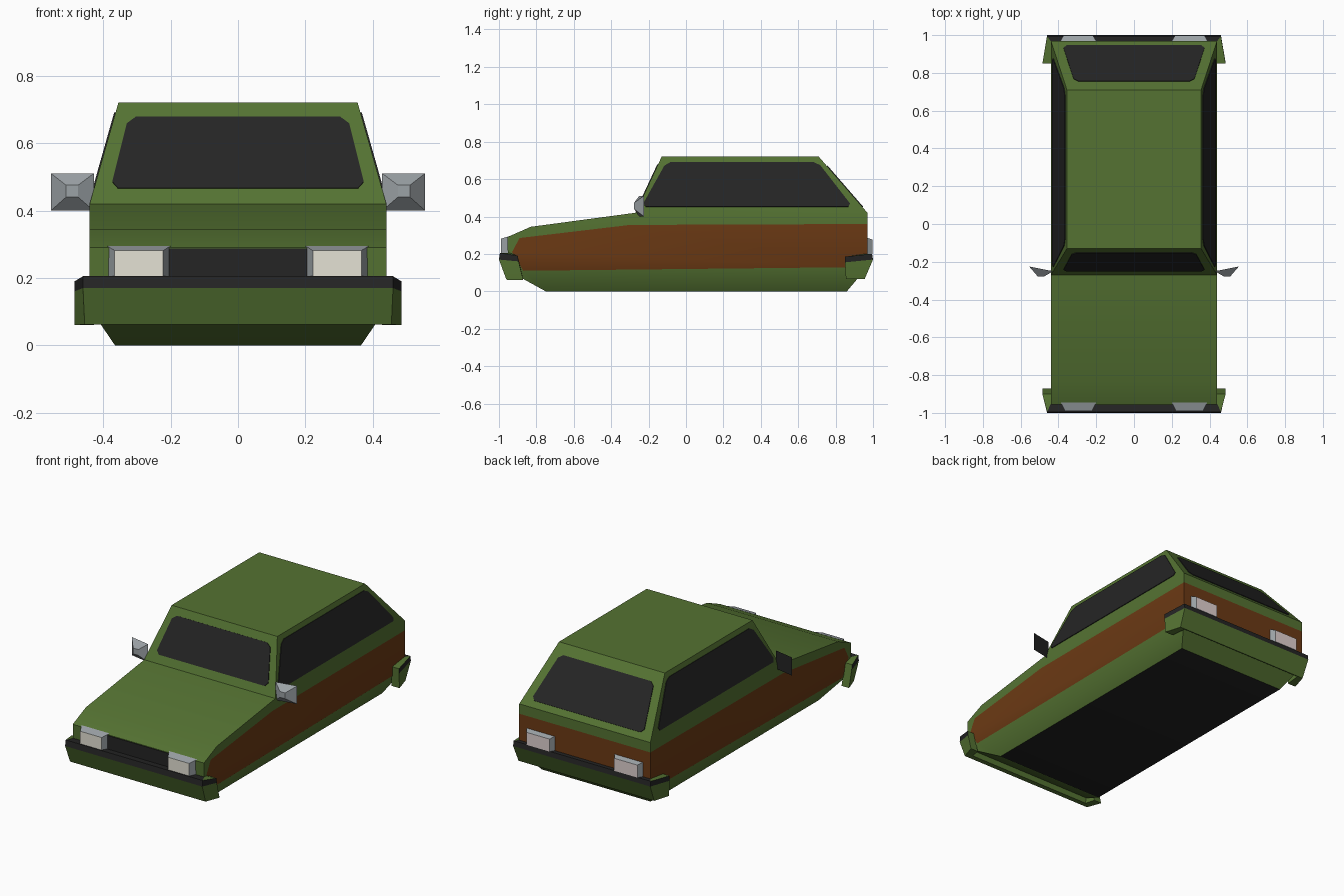
import bpy, bmesh, math
from mathutils import Vector

if "Cube" in bpy.data.objects:
    bpy.data.objects.remove(bpy.data.objects["Cube"])


def mat(name, r, g, b):
    m = bpy.data.materials.new(name)
    m.diffuse_color = (r, g, b, 1)
    m.use_nodes = True
    m.node_tree.nodes["Principled BSDF"].inputs["Base Color"].default_value = m.diffuse_color
    return m


GREEN = mat("green paint", .09, .17, .032)
BROWN = mat("brown panel", .15, .042, .007)
BLACK = mat("black trim", .018, .018, .018)
CHROME = mat("chrome grey", .33, .36, .38)
CREAM = mat("cream lens", .78, .76, .66)
PINK = mat("pale pink lens", .75, .64, .63)


def build(name, faces, mats, angle=35, weld=True):
    """faces: list of (points, material index); shared points are welded"""
    bm = bmesh.new()
    for pts, mi in faces:
        f = bm.faces.new([bm.verts.new(p) for p in pts])
        f.material_index = mi
    if weld:
        bmesh.ops.remove_doubles(bm, verts=bm.verts, dist=1e-5)
        bmesh.ops.recalc_face_normals(bm, faces=bm.faces)
    me = bpy.data.meshes.new(name)
    bm.to_mesh(me)
    bm.free()
    for m in mats:
        me.materials.append(m)
    ob = bpy.data.objects.new(name, me)
    bpy.context.collection.objects.link(ob)
    if angle:
        bpy.ops.object.select_all(action='DESELECT')
        ob.select_set(True)
        bpy.context.view_layer.objects.active = ob
        bpy.ops.object.shade_smooth_by_angle(angle=math.radians(angle))
    return ob


def flip(p, s):
    return (p[0] * s, p[1], p[2])


# Body shell: half outline points, mirrored across x
W = .44
P = dict(a=(.365, -.75, 0), A=(.365, .86, 0),
         b=(W, -.95, .11), c=(W, -.87, .11), B=(W, .97, .13),
         k=(W, -.93, .21), m=(W, -.89, .285), n=(W, -.3, .355), r=(W, .97, .36),
         f=(W, -.955, .29), h=(W, -.83, .345), w=(W, -.27, .42), t=(W, .97, .42),
         R=(.355, -.13, .72), S=(.355, .71, .72))
side = [("aABc", 0), ("acb", 0), ("cBrnmk", 1), ("bckmf", 0),
        ("fmnwh", 0), ("wnrt", 0), ("wtSR", 0)]
across = [("aA", 2), ("ab", 0), ("bf", 0), ("fh", 0), ("hw", 0), ("wR", 0),
          ("RS", 0), ("St", 0), ("tr", 0), ("rB", 1), ("BA", 0)]
faces = [([flip(P[q], s) for q in keys], mi) for keys, mi in side for s in (1, -1)]
faces += [([P[i], P[j], flip(P[j], -1), flip(P[i], -1)], mi) for (i, j), mi in across]
build("car_body", faces, [GREEN, BROWN, BLACK])


# Windows: thin plates with clipped corners
def window(name, corners, cut=.022):
    c = [Vector(p) for p in corners]
    pts = []
    for i, p in enumerate(c):
        for q in (c[i - 1], c[(i + 1) % 4]):
            pts.append(p + (q - p).normalized() * cut)
    ob = build(name, [(pts, 0)], [BLACK], angle=0, weld=False)
    s = ob.modifiers.new("thickness", 'SOLIDIFY')
    s.thickness, s.offset = .008, 0


def front_y(z):
    return -.27 + (z - .42) * .14 / .3


def rear_y(z):
    return .97 - (z - .42) * .26 / .3


def side_x(z):
    return W - (z - .42) * .085 / .3


for name, fy, lo, hi, xl, xh in (("windshield", front_y, .465, .677, .378, .325),
                                 ("rear_window", rear_y, .45, .67, .378, .315)):
    window(name, [(-xl, fy(lo), lo), (xl, fy(lo), lo), (xh, fy(hi), hi), (-xh, fy(hi), hi)])
for s, tag in ((1, "right"), (-1, "left")):
    lo, hi = .452, .69
    window(tag + "_side_window",
           [(s * side_x(lo), -.238, lo), (s * side_x(lo), .89, lo),
            (s * side_x(hi), .705, hi), (s * side_x(hi), -.105, hi)])


# Bumpers: five-point section carried round a U path, dark band on top
def bumper(name, end, corner, top_black):
    rings = [end, corner, [flip(p, -1) for p in corner], [flip(p, -1) for p in end]]
    faces = [(end, 0), (rings[3], 0)]
    for i in range(3):
        for j in range(5):
            k = (j + 1) % 5
            dark = j == 1 or (j == 2 and i == 1 and top_black)
            faces.append(([rings[i][j], rings[i][k], rings[i + 1][k], rings[i + 1][j]], int(dark)))
    build(name, faces, [GREEN, BLACK], 25)


bumper("front_bumper",
       [(.485, -.87, .06), (.485, -.895, .16), (.485, -.90, .19), (.435, -.90, .19), (.435, -.87, .06)],
       [(.455, -.96, .062), (.46, -1, .17), (.46, -.995, .205), (.435, -.94, .205), (.42, -.93, .062)], True)
bumper("rear_bumper",
       [(.485, .855, .065), (.485, .85, .155), (.485, .85, .185), (.435, .85, .185), (.43, .855, .065)],
       [(.455, .955, .065), (.46, 1, .17), (.46, .995, .2), (.435, .96, .2), (.42, .95, .065)], True)


# Frustum helper: base rectangle to smaller rectangle, with coloured ends
def frustum(base, tip, tip_mat, base_mat):
    faces = [(base, base_mat), (tip, tip_mat)]
    for i in range(4):
        k = (i + 1) % 4
        faces.append(([base[i], base[k], tip[k], tip[i]], 0))
    return faces


def rect(x0, x1, z0, z1, y):
    return [(x0, y, z0), (x1, y, z0), (x1, y, z1), (x0, y, z1)]


for s, tag in ((1, "right"), (-1, "left")):
    # Lamps with chrome surround and lens
    for kind, y0, y1, lens, x0, x1, z1 in (("headlight", -.945, -.99, CREAM, .2, .388, .295),
                                           ("tail_light", .96, .998, PINK, .195, .395, .29)):
        base = rect(x0, x1, .195, z1, y0)
        tip = rect(x0 + .022, x1 - .022, .2, z1 - .014, y1)
        faces = frustum(base, tip, 1, 0)
        build(f"{tag}_{kind}", [([flip(p, s) for p in f], mi) for f, mi in faces],
              [CHROME, lens], 20)
    # Door mirror: pyramid housing with dark glass behind
    base = [(.428, -.25, .40), (.555, -.225, .40), (.555, -.225, .51), (.428, -.25, .51)]
    tip = rect(.475, .51, .44, .475, -.277)
    faces = frustum(base, tip, 0, 1)
    build(tag + "_door_mirror", [([flip(p, s) for p in f], mi) for f, mi in faces],
          [CHROME, BLACK], 20)

# Grille plate between the headlights
build("grille", frustum(rect(-.205, .205, .195, .287, -.951),
                        rect(-.205, .205, .195, .287, -.959), 0, 0), [BLACK], 20)
